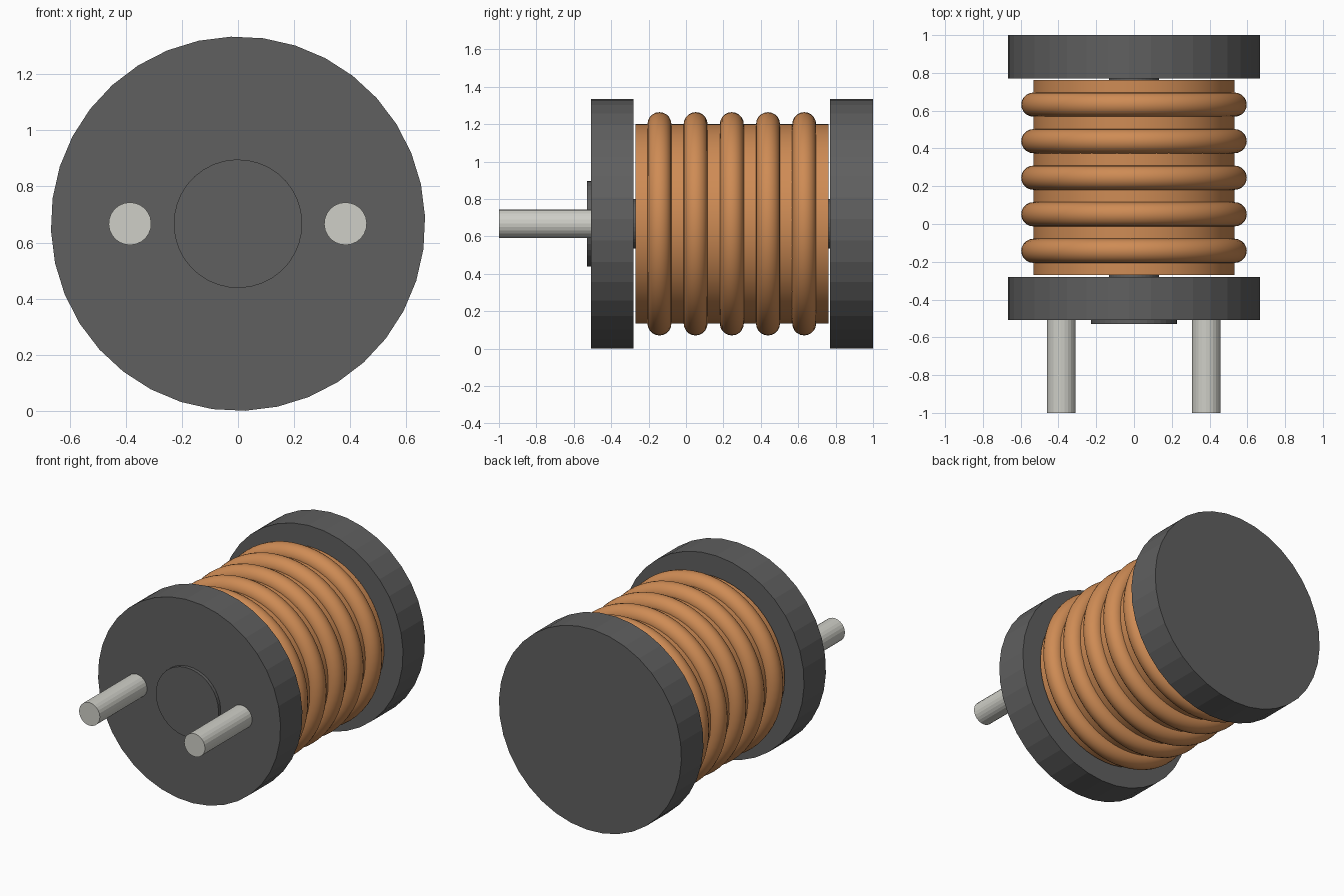
import bpy, math
from mathutils import Matrix

if "Cube" in bpy.data.objects:
    bpy.data.objects.remove(bpy.data.objects["Cube"])

AXIS_Z = 0.667


def material(name, rgb):
    m = bpy.data.materials.new(name)
    m.diffuse_color = (*rgb, 1)
    m.use_nodes = True
    m.node_tree.nodes["Principled BSDF"].inputs["Base Color"].default_value = m.diffuse_color
    return m


FERRITE = material("dark_ferrite", (0.115, 0.115, 0.115))
COPPER = material("copper", (0.62, 0.26, 0.09))
METAL = material("pin_metal", (0.62, 0.62, 0.57))


def finish(name, mat, smooth):
    ob = bpy.context.object
    ob.name = name
    ob.data.materials.append(mat)
    if smooth:
        bpy.ops.object.shade_smooth_by_angle(angle=math.radians(40))
    return ob


def rod(name, radius, y0, y1, mat, sides=36, x=0, smooth=False):
    """Cylinder lying along y from y0 to y1."""
    bpy.ops.mesh.primitive_cylinder_add(
        vertices=sides, radius=radius, depth=y1 - y0,
        location=(x, (y0 + y1) / 2, AXIS_Z), rotation=(math.pi / 2, 0, 0))
    ob = finish(name, mat, smooth)
    ob.data.transform(Matrix.Rotation(math.radians(2.2), 4, 'Z'))
    return ob


# End flanges of the bobbin, with the thin core and its front cap
rod("front_flange", 0.667, -0.508, -0.28, FERRITE)
rod("back_flange", 0.667, 0.77, 1.0, FERRITE)
rod("core", 0.133, -0.35, 0.85, FERRITE)
rod("core_cap", 0.229, -0.53, -0.45, FERRITE)

# Copper winding: solid drum with five raised turns
rod("winding", 0.533, -0.27, 0.763, COPPER, sides=48, smooth=True)
for i in range(5):
    bpy.ops.mesh.primitive_torus_add(
        major_segments=64, minor_segments=20, major_radius=0.533,
        minor_radius=0.064, location=(0, -0.142 + 0.1935 * i, AXIS_Z),
        rotation=(math.pi / 2, 0, 0))
    finish(f"wire_turn_{i + 1}", COPPER, True)

# Two connection pins
for side, x in (("left", -0.385), ("right", 0.383)):
    rod(f"{side}_pin", 0.076, -1.0, -0.45, METAL, sides=24, x=x)
